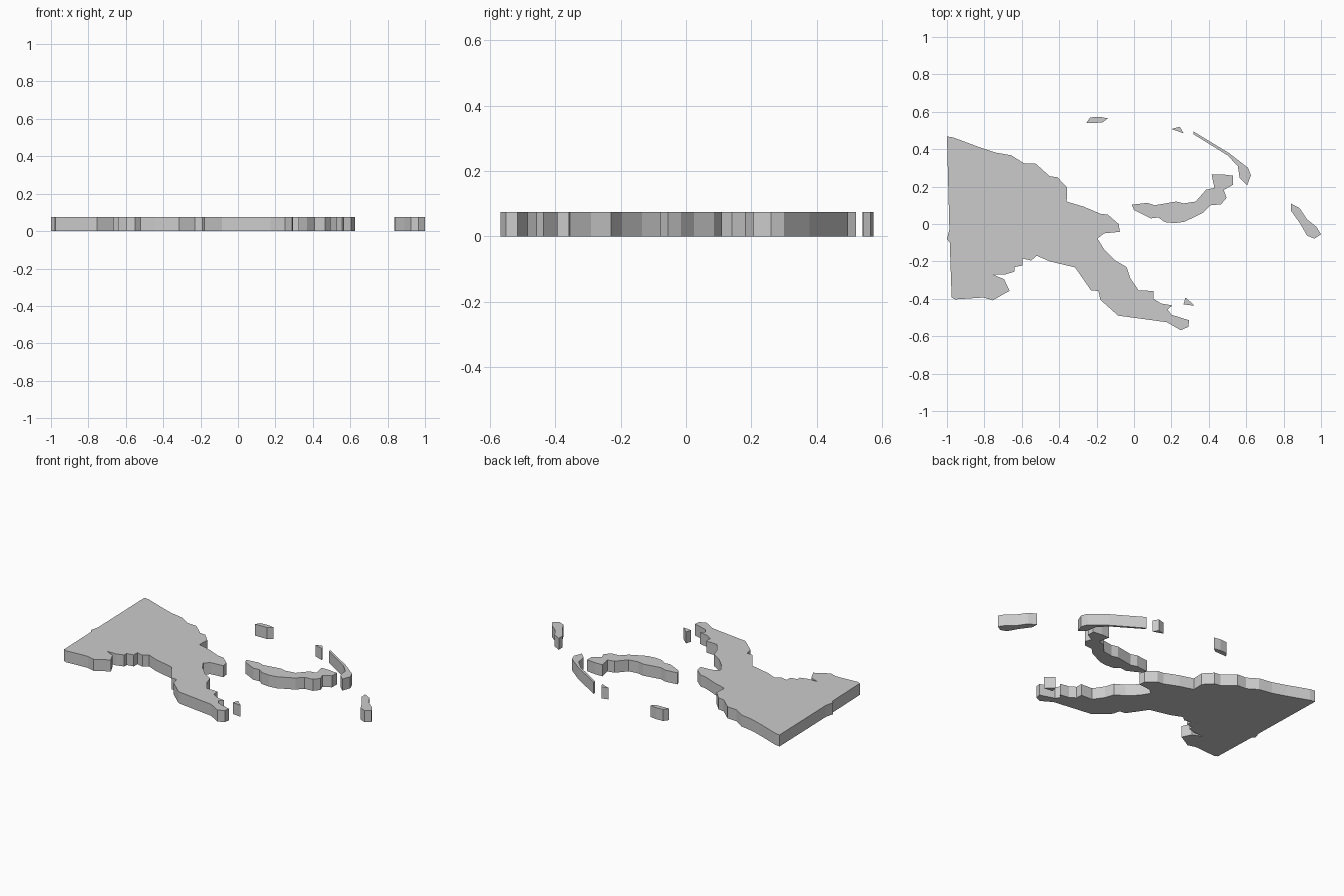
import bpy, bmesh

THICKNESS = 0.075


def slab(name, outline):
    """Extrude a flat map outline upward from z = 0."""
    bm = bmesh.new()
    base = bm.faces.new([bm.verts.new((x, y, 0)) for x, y in outline])
    base.normal_update()
    if base.normal.z > 0:
        base.normal_flip()
    top = bmesh.ops.extrude_face_region(bm, geom=[base], use_keep_orig=True)
    verts = [g for g in top["geom"] if isinstance(g, bmesh.types.BMVert)]
    bmesh.ops.translate(bm, verts=verts, vec=(0, 0, THICKNESS))
    bmesh.ops.recalc_face_normals(bm, faces=bm.faces)
    # triangulate the concave caps cleanly
    bmesh.ops.triangulate(bm, faces=[f for f in bm.faces if len(f.verts) > 4],
                          ngon_method='EAR_CLIP')
    mesh = bpy.data.meshes.new(name)
    bm.to_mesh(mesh)
    bm.free()
    obj = bpy.data.objects.new(name, mesh)
    bpy.context.collection.objects.link(obj)
    return obj


# Mainland: north coast, eastern cape, tail, south coast, straight west border
north_coast = [
    (-1, .468), (-.967, .463), (-.825, .41), (-.74, .382), (-.655, .367),
    (-.59, .325), (-.525, .322), (-.45, .255), (-.41, .25), (-.357, .195),
    (-.36, .12), (-.27, .093), (-.18, .055), (-.14, .05), (-.082, 0),
    (-.076, -.042)]
tail = [
    (-.16, -.05), (-.195, -.078), (-.16, -.135), (-.1, -.195), (-.04, -.23),
    (-.02, -.29), (.025, -.355), (.105, -.358), (.105, -.4), (.145, -.425),
    (.205, -.435), (.18, -.457), (.2, -.485), (.295, -.515), (.29, -.55),
    (.25, -.568), (.175, -.525), (-.085, -.49), (-.18, -.405)]
south_coast = [
    (-.19, -.358), (-.23, -.355), (-.315, -.232), (-.45, -.2), (-.52, -.17),
    (-.55, -.195), (-.595, -.185), (-.595, -.222), (-.64, -.23),
    (-.64, -.255), (-.69, -.27), (-.755, -.27), (-.695, -.295),
    (-.665, -.357), (-.755, -.408), (-.805, -.393), (-.955, -.403),
    (-.975, -.393), (-.985, -.1), (-1, -.08), (-.987, -.03)]
slab("mainland", north_coast + tail + south_coast)

# Curved central island
slab("crescent_island", [
    (-.012, .103), (.07, .113), (.11, .1), (.225, .12), (.265, .11),
    (.33, .12), (.385, .183), (.43, .193), (.415, .265), (.47, .266),
    (.53, .258), (.53, .21), (.48, .182), (.495, .14), (.465, .105),
    (.41, .1), (.37, .06), (.27, .012), (.22, .005), (.165, .01),
    (.13, .035), (.09, .03), (0, .075)])

# Long thin island to the north east
slab("thin_island", [
    (.318, .495), (.51, .378), (.61, .3), (.625, .26), (.605, .207),
    (.565, .245), (.555, .31), (.5, .367), (.318, .48)])

# Far eastern island
slab("east_island", [
    (.838, .11), (.885, .085), (.925, .025), (.975, -.015), (1, -.055),
    (.965, -.078), (.925, -.062), (.89, 0), (.84, .07)])

# Small islets
slab("north_islet", [(-.255, .54), (-.235, .57), (-.185, .573),
                     (-.14, .565), (-.17, .542)])
slab("north_east_islet", [(.2, .508), (.245, .52), (.265, .485)])
slab("south_islet", [(.275, -.393), (.325, -.437), (.265, -.43)])
